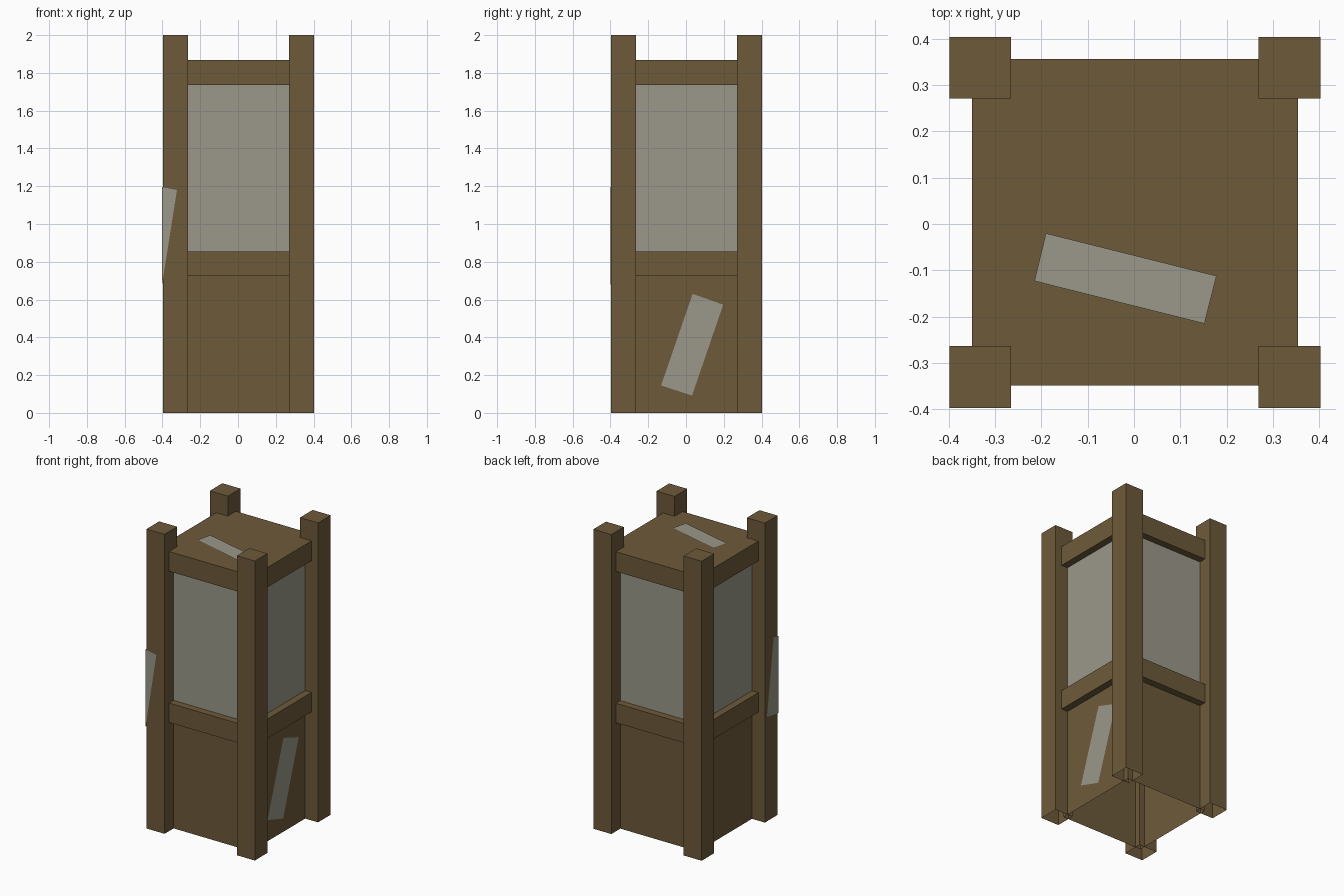
import bpy, bmesh

if "Cube" in bpy.data.objects:
    bpy.data.objects.remove(bpy.data.objects["Cube"])

CX, CY = 0.002, 0.0035          # slight offset left by the wrapped paper sheet


def material(name, rgb):
    m = bpy.data.materials.new(name)
    m.diffuse_color = (*rgb, 1.0)
    m.use_nodes = True
    m.node_tree.nodes["Principled BSDF"].inputs["Base Color"].default_value = m.diffuse_color
    return m


WOOD = material("brown_wood", (0.153, 0.102, 0.042))
PALE = material("pale_grey", (0.328, 0.314, 0.254))


def finish(name, bm, mat):
    me = bpy.data.meshes.new(name)
    bm.to_mesh(me)
    bm.free()
    me.materials.append(mat)
    ob = bpy.data.objects.new(name, me)
    bpy.context.collection.objects.link(ob)
    return ob


def box(name, x, y, z, mat, drop_bottom=False, drop_top=False):
    """Box from (min, max) ranges, with optional open ends."""
    bm = bmesh.new()
    bmesh.ops.create_cube(bm, size=1)
    for v in bm.verts:
        for i, (lo, hi) in enumerate((x, y, z)):
            v.co[i] = (lo + hi) / 2 + v.co[i] * (hi - lo)
    bm.normal_update()
    gone = [f for f in bm.faces if (drop_bottom and f.normal.z < -0.5)
            or (drop_top and f.normal.z > 0.5)]
    bmesh.ops.delete(bm, geom=gone, context='FACES')
    return finish(name, bm, mat)


def block(name, half, z, mat, **kw):
    """Square block centred on the tower axis."""
    return box(name, (CX - half, CX + half), (CY - half, CY + half), z, mat, **kw)


def sheet(name, polys):
    """Thin paper made of flat polygons."""
    bm = bmesh.new()
    for p in polys:
        bm.faces.new([bm.verts.new(c) for c in p])
    bmesh.ops.remove_doubles(bm, verts=bm.verts, dist=1e-5)
    return finish(name, bm, PALE)


# Corner posts, open underneath
for sx, nx in ((-1, "left"), (1, "right")):
    for sy, ny in ((-1, "front"), (1, "back")):
        xs = sorted((CX + sx * 0.267, CX + sx * 0.4))
        ys = sorted((CY + sy * 0.267, CY + sy * 0.4))
        box(f"{ny}_{nx}_post", xs, ys, (0, 2), WOOD, drop_bottom=True)

# Lower wall panels, window panes, and the two wooden bands
block("lower_panels", 0.305, (0, 0.79), WOOD, drop_bottom=True, drop_top=True)
block("window_panes", 0.305, (0.79, 1.80), PALE, drop_bottom=True, drop_top=True)
block("middle_band", 0.352, (0.725, 0.855), WOOD)
block("roof_band", 0.352, (1.735, 1.867), WOOD)

# Paper on the roof
sheet("roof_paper", [[(x, y, 1.871) for x, y in
      ((-0.215, -0.123), (0.152, -0.215), (0.178, -0.112), (-0.19, -0.02))]])

# Paper on the right lower panel
sheet("right_paper", [[(CX + 0.309, y, z) for y, z in
      ((-0.132, 0.145), (0.032, 0.092), (0.197, 0.573), (0.035, 0.63))]])

# Paper folded round the front left post
fx, fy = CX - 0.404, CY - 0.404
sheet("folded_paper", [
    [(fx, fy, 0.68), (-0.323, fy, 1.18), (fx, fy, 1.195)],
    [(fx, fy, 0.68), (fx, fy, 1.195), (fx, -0.35, 1.205), (fx, -0.28, 0.70)],
])
